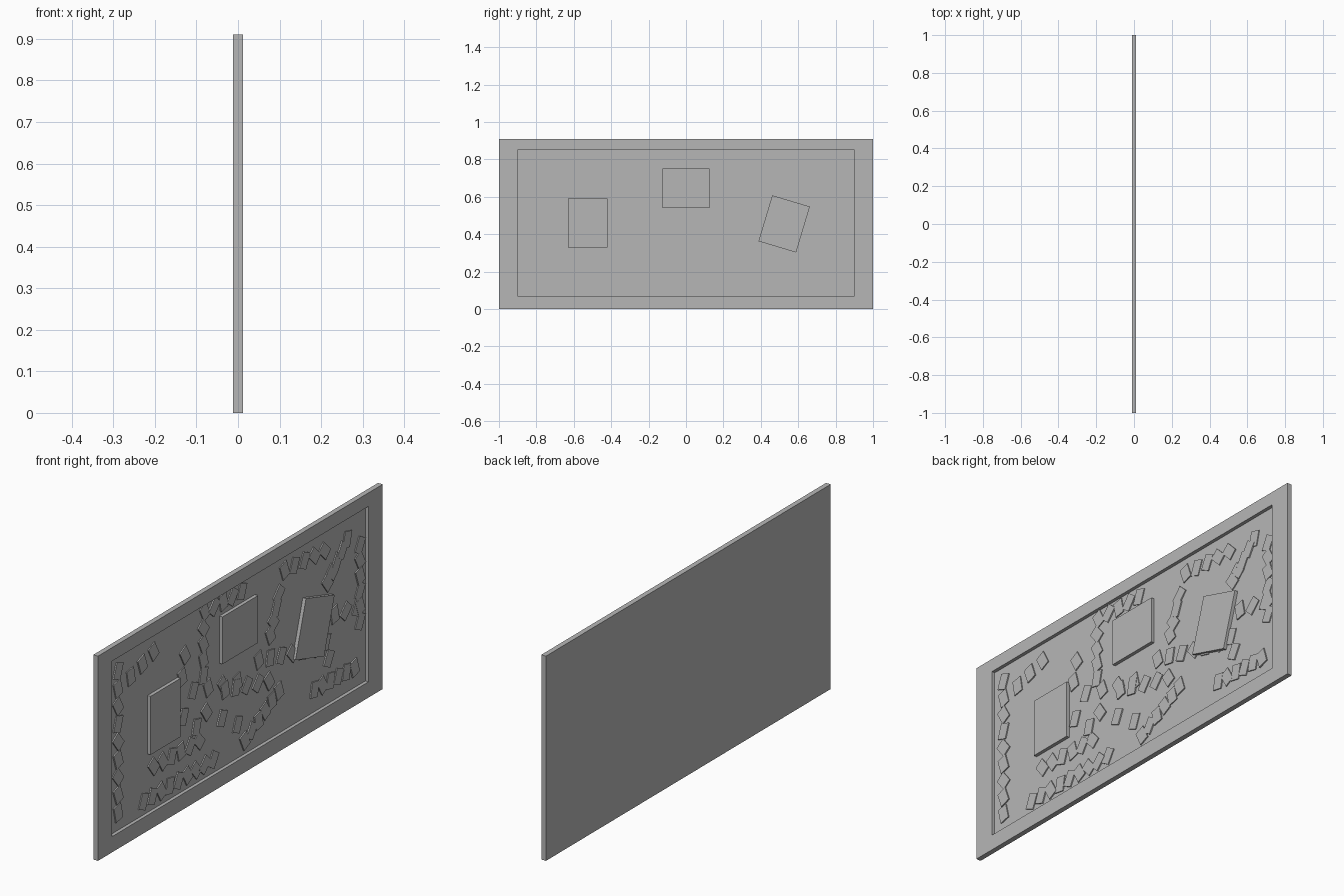
import bpy, bmesh, math, random
from mathutils import Matrix, Vector

if "Cube" in bpy.data.objects:
    bpy.data.objects.remove(bpy.data.objects["Cube"], do_unlink=True)

random.seed(4)
HALF = 0.0115        # half of the board thickness
HEIGHT = 0.91
FLOOR = -0.004       # depth of the recessed panel

grey = bpy.data.materials.new("plain_grey")
grey.use_nodes = True
colour = (0.47, 0.47, 0.47, 1)
grey.diffuse_color = colour
grey.node_tree.nodes["Principled BSDF"].inputs["Base Color"].default_value = colour


def finish(bm, name):
    bmesh.ops.recalc_face_normals(bm, faces=bm.faces[:])
    mesh = bpy.data.meshes.new(name)
    bm.to_mesh(mesh)
    bm.free()
    mesh.materials.append(grey)
    obj = bpy.data.objects.new(name, mesh)
    bpy.context.collection.objects.link(obj)
    return obj


def add_plate(bm, y, z, width, height, angle, front):
    """Flat rectangle standing on the recessed panel, turned about x."""
    back = FLOOR - 0.001
    place = (Matrix.Translation(((front + back) / 2, y, z))
             @ Matrix.Rotation(math.radians(angle), 4, 'X')
             @ Matrix.Diagonal((front - back, width, height, 1)))
    bmesh.ops.create_cube(bm, size=1, matrix=place)


# Board with a raised rim around a sunken panel
bm = bmesh.new()
bmesh.ops.create_cube(bm, size=1, matrix=Matrix.Translation((0, 0, HEIGHT / 2))
                      @ Matrix.Diagonal((2 * HALF, 2, HEIGHT, 1)))
panel = max(bm.faces, key=lambda f: f.calc_center_median().x)
bmesh.ops.inset_individual(bm, faces=[panel], thickness=0.07)
for v in panel.verts:
    v.co.y = math.copysign(0.9, v.co.y)
    v.co.z = 0.85 if v.co.z > HEIGHT / 2 else 0.07
sunk = bmesh.ops.extrude_discrete_faces(bm, faces=[panel])["faces"][0]
bmesh.ops.translate(bm, verts=sunk.verts[:], vec=Vector((FLOOR - HALF, 0, 0)))
finish(bm, "framed_board")

# Three large cards, level with the rim
cards = {
    "left_card": (-0.525, 0.46, 0.21, 0.26, 0),
    "middle_card": (0, 0.645, 0.25, 0.21, 0),
    "right_card": (0.525, 0.455, 0.21, 0.256, -16.7),
}
for name, (y, z, width, height, angle) in cards.items():
    bm = bmesh.new()
    add_plate(bm, y, z, width, height, angle, HALF)
    finish(bm, name)

# Small chips scattered in rows: start y z, end y z, count
rows = [
    (-.84, .78, -.84, .15, 9), (-.59, .77, -.75, .72, 3),
    (-.24, .74, -.24, .53, 4), (-.37, .67, -.39, .58, 2),
    (-.31, .49, 0, .41, 4), (-.38, .4, -.29, .32, 2),
    (-.23, .81, .03, .8, 5), (.33, .78, .61, .76, 5),
    (.77, .75, .63, .61, 5), (.86, .69, .86, .35, 6),
    (.68, .45, .84, .42, 3), (.29, .69, .23, .53, 4),
    (-.09, .41, .22, .33, 5), (.15, .45, .54, .35, 6),
    (.54, .17, .82, .16, 6), (.29, .26, .05, .13, 6),
    (-.66, .13, -.17, .13, 9), (-.59, .26, -.27, .25, 6),
    (-.22, .36, 0, .22, 3), (.62, .35, .64, .27, 2),
]
bm = bmesh.new()
for y0, z0, y1, z1, count in rows:
    for i in range(count):
        t = i / (count - 1)
        tilt = random.choice((-1, 1)) * random.uniform(10, 45)
        add_plate(bm, y0 + (y1 - y0) * t, z0 + (z1 - z0) * t,
                  0.05, 0.07, tilt, FLOOR + random.uniform(0.004, 0.006))
finish(bm, "scattered_chips")
